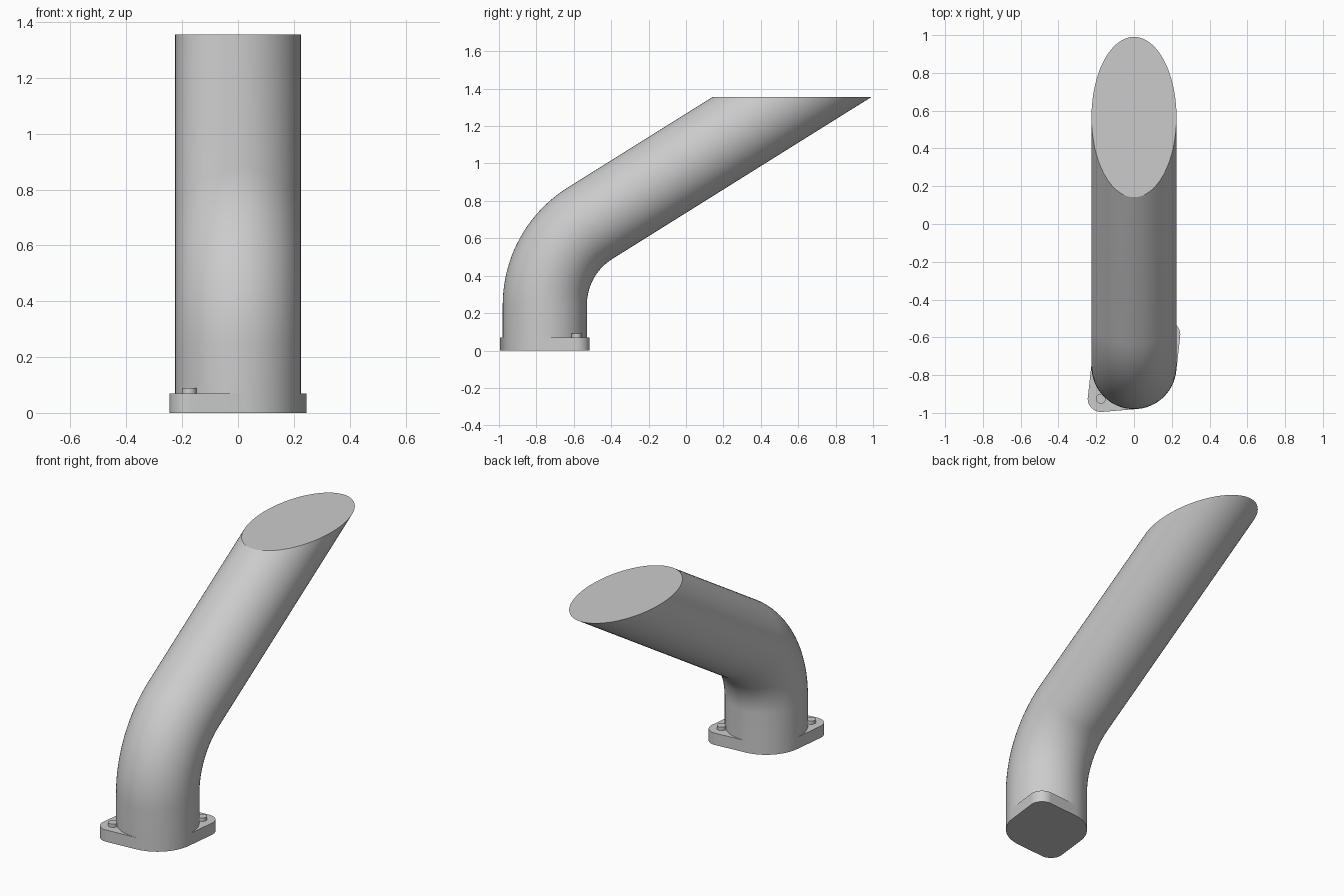
import bpy, bmesh, math
from mathutils import Vector
from mathutils.geometry import convex_hull_2d

cube = bpy.data.objects.get("Cube")
if cube:
    bpy.data.objects.remove(cube, do_unlink=True)

SEG = 64
BASE_Y = -0.755          # centre of the upright pipe
PIPE_R = 0.225
BEND_R = 0.515           # centreline radius of the elbow
BEND_Z = 0.244           # height where the elbow starts
SLOPE = math.radians(32)
TOP_Z = 1.355
FLANGE_H = 0.07
LUGS = [(-0.175, BASE_Y - 0.17), (0.175, BASE_Y + 0.17)]

grey = bpy.data.materials.new("plain grey")
grey.use_nodes = True
colour = (0.6, 0.6, 0.6, 1)
grey.diffuse_color = colour
grey.node_tree.nodes["Principled BSDF"].inputs["Base Color"].default_value = colour


def circle(cx, cy, r):
    return [Vector((cx + r * math.cos(a), cy + r * math.sin(a)))
            for a in (math.tau * i / SEG for i in range(SEG))]


def finish(name, bm):
    bmesh.ops.recalc_face_normals(bm, faces=bm.faces)
    mesh = bpy.data.meshes.new(name)
    bm.to_mesh(mesh)
    bm.free()
    mesh.materials.append(grey)
    obj = bpy.data.objects.new(name, mesh)
    bpy.context.collection.objects.link(obj)
    bpy.ops.object.select_all(action='DESELECT')
    obj.select_set(True)
    bpy.context.view_layer.objects.active = obj
    bpy.ops.object.shade_smooth_by_angle(angle=math.radians(20))
    return obj


def prism(name, outline, z0, z1):
    bm = bmesh.new()
    face = bm.faces.new([bm.verts.new((p.x, p.y, z0)) for p in outline])
    top = bmesh.ops.extrude_face_region(bm, geom=[face], use_keep_orig=True)["geom"]
    verts = [g for g in top if isinstance(g, bmesh.types.BMVert)]
    bmesh.ops.translate(bm, verts=verts, vec=(0, 0, z1 - z0))
    return finish(name, bm)


# Pipe: upright stub, elbow, then a sloping run cut off level
bm = bmesh.new()
section = circle(0, 0, PIPE_R)
rings = [[Vector((p.x, BASE_Y + p.y, FLANGE_H)) for p in section]]
turn = math.pi / 2 - SLOPE
steps = 20
for i in range(steps + 1):
    a = turn * i / steps
    rings.append([Vector((p.x,
                          BASE_Y + BEND_R - (BEND_R - p.y) * math.cos(a),
                          BEND_Z + (BEND_R - p.y) * math.sin(a))) for p in section])
run = Vector((0, math.cos(SLOPE), math.sin(SLOPE)))
rings.append([v + run * ((TOP_Z - v.z) / run.z) for v in rings[-1]])
rows = [[bm.verts.new(v) for v in ring] for ring in rings]
for low, high in zip(rows, rows[1:]):
    for i in range(SEG):
        j = (i + 1) % SEG
        bm.faces.new((low[i], low[j], high[j], high[i]))
bm.faces.new(rows[-1])
finish("bent_pipe", bm)

# Flange: pipe circle stretched out to two rounded lugs
points = circle(0, BASE_Y, PIPE_R)
for x, y in LUGS:
    points += circle(x, y, 0.07)
prism("base_flange", [points[i] for i in convex_hull_2d(points)], 0, FLANGE_H)

# Bolt heads on the lugs
for side, (x, y) in zip(("right", "left"), LUGS):
    prism(side + "_bolt", circle(x, y, 0.026), FLANGE_H - 0.01, 0.09)
